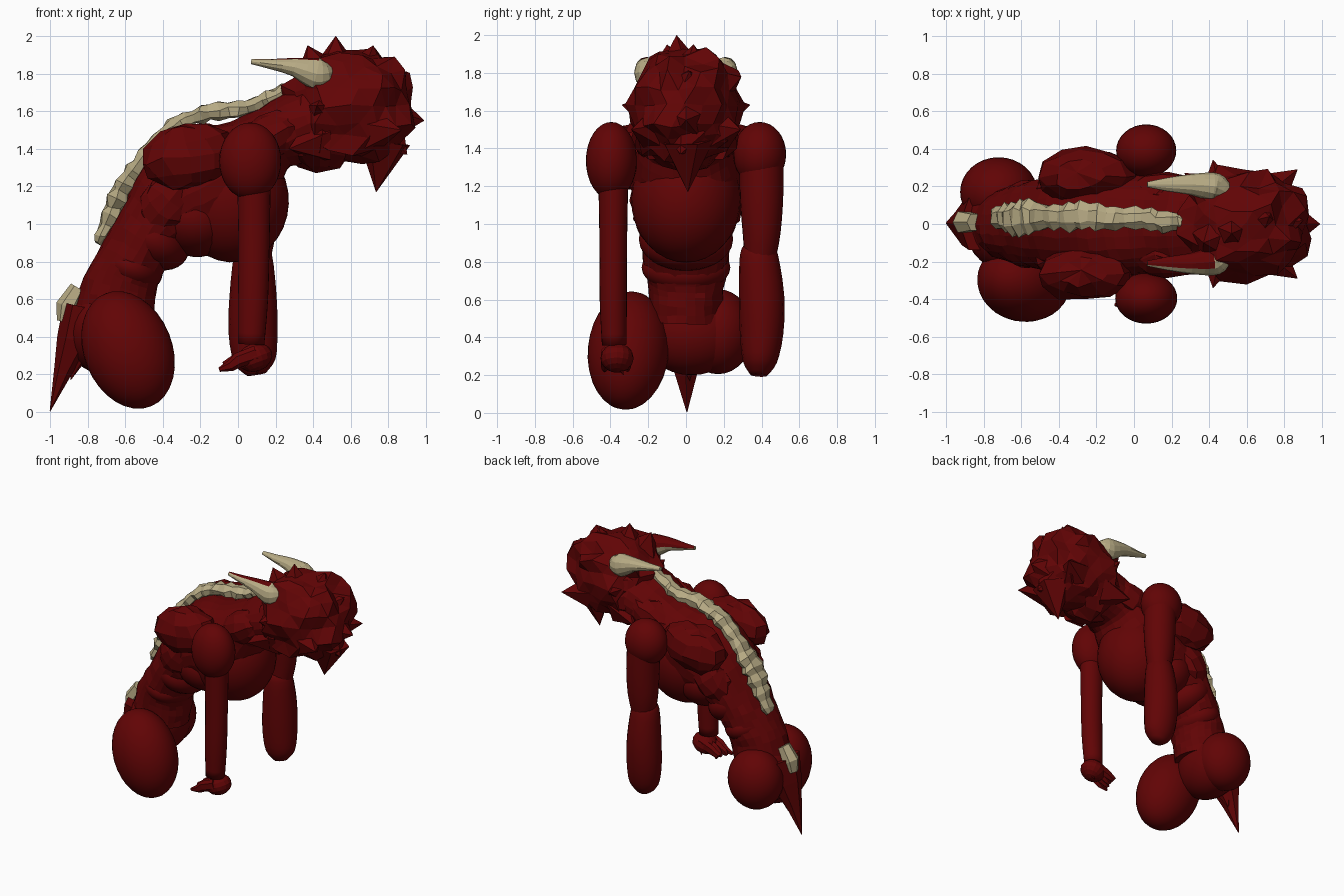
import bpy, bmesh, math, random
from mathutils import Vector, Matrix

if "Cube" in bpy.data.objects:
    bpy.data.objects.remove(bpy.data.objects["Cube"])
random.seed(7)


def material(name, rgb):
    m = bpy.data.materials.new(name)
    m.diffuse_color = (*rgb, 1)
    m.use_nodes = True
    m.node_tree.nodes["Principled BSDF"].inputs["Base Color"].default_value = m.diffuse_color
    return m


RED = material("dark red hide", (0.120, 0.0012, 0.0015))
BONE = material("pale bone", (0.48, 0.41, 0.235))


def finish(bm, name, mat, smooth=False, jitter=0):
    for v in bm.verts:
        v.co += Vector([random.uniform(-jitter, jitter) for _ in range(3)])
    bmesh.ops.recalc_face_normals(bm, faces=bm.faces)
    for f in bm.faces:
        f.smooth = smooth
    me = bpy.data.meshes.new(name)
    bm.to_mesh(me)
    bm.free()
    me.materials.append(mat)
    ob = bpy.data.objects.new(name, me)
    bpy.context.collection.objects.link(ob)
    return ob


def ball(name, c, r, tilt=0, roll=0, mat=RED, seg=32, smooth=True, jitter=0):
    bm = bmesh.new()
    bmesh.ops.create_uvsphere(bm, u_segments=seg, v_segments=seg // 2, radius=1)
    m = (Matrix.Translation(c) @ Matrix.Rotation(math.radians(tilt), 4, 'Y')
         @ Matrix.Rotation(math.radians(roll), 4, 'X') @ Matrix.Diagonal((*r, 1)))
    bm.transform(m)
    return finish(bm, name, mat, smooth, jitter)


def spline(pts, n):
    # Catmull-Rom interpolation of the stations
    out = []
    P = [Vector(p) for p in pts]
    for i in range(len(P) - 1):
        a, b, c, d = P[max(i - 1, 0)], P[i], P[i + 1], P[min(i + 2, len(P) - 1)]
        for k in range(n):
            t = k / n
            out.append(0.5 * (2 * b + (c - a) * t + (2 * a - 5 * b + 4 * c - d) * t * t
                              + (3 * b - a - 3 * c + d) * t ** 3))
    return out + [P[-1]]


def loft(name, pts, sides=24, n=3, mat=RED, smooth=True, jitter=0, pulse=0):
    # stations: x, y, z, half depth, half width
    st = spline(pts, n)
    bm = bmesh.new()
    rings = []
    for i, s in enumerate(st):
        p = Vector(s[:3])
        t = (Vector(st[min(i + 1, len(st) - 1)][:3]) - Vector(st[max(i - 1, 0)][:3])).normalized()
        u = Vector((0, 1, 0)).cross(t).normalized()
        v = t.cross(u)
        k = 1 + pulse * (1 if i % 2 else -1)
        rings.append([bm.verts.new(p + u * (s[3] * k * math.cos(a)) + v * (s[4] * k * math.sin(a)))
                      for a in [2 * math.pi * j / sides for j in range(sides)]])
    for A, B in zip(rings, rings[1:]):
        for j in range(sides):
            bm.faces.new((A[j], A[(j + 1) % sides], B[(j + 1) % sides], B[j]))
    bm.faces.new(rings[0])
    bm.faces.new(rings[-1])
    return finish(bm, name, mat, smooth, jitter)


def spike(name, base, tip, r, sides=5):
    b, t = Vector(base), Vector(tip)
    bm = bmesh.new()
    bmesh.ops.create_cone(bm, segments=sides, radius1=r, radius2=0.001,
                          depth=(t - b).length, cap_ends=True)
    bm.transform(Matrix.Translation((b + t) / 2) @ (t - b).to_track_quat('Z', 'Y').to_matrix().to_4x4())
    return finish(bm, name, RED)


# Torso, arched from pelvis up to the neck
loft("torso", [(-.66, 0, .50, .21, .20), (-.63, 0, .66, .20, .20), (-.565, 0, .80, .18, .225),
               (-.465, 0, .97, .19, .245), (-.32, 0, 1.12, .27, .27), (-.16, 0, 1.21, .325, .29),
               (0, 0, 1.30, .285, .28), (.15, 0, 1.43, .18, .25), (.30, 0, 1.505, .195, .25),
               (.50, 0, 1.57, .22, .25)], smooth=False, jitter=.006)
ball("chest", (-.035, 0, 1.13), (.305, .29, .335), tilt=-8)
ball("belly", (-.24, 0, 1.03), (.23, .27, .20), tilt=25)
ball("belly_fold", (-.57, 0, .77), (.175, .235, .12), tilt=22)
ball("upper_belly_fold", (-.45, 0, .92), (.205, .25, .15), tilt=32)
for s in (-1, 1):
    # Shoulder blades and flank muscles
    ball("shoulder_blade", (-.26, s * .26, 1.36), (.26, .15, .17), tilt=-10, seg=12, smooth=False, jitter=.016)
    ball("flank_muscle", (-.36, s * .19, 1.13), (.20, .11, .14), tilt=-50, seg=12, smooth=False, jitter=.012)
    ball("neck_muscle", (.17, s * .16, 1.46), (.22, .12, .12), tilt=-25, seg=12, smooth=False, jitter=.012)

# Pelvis, one full thigh and one stub hip
ball("pelvis", (-.70, .03, .43), (.21, .27, .23))
ball("stub_hip", (-.72, .17, .43), (.205, .185, .225))
ball("thigh", (-.585, -.305, .33), (.235, .215, .325), tilt=-22, roll=-5)

# Pointed tail
loft("tail", [(-.83, 0, .56, .10, .16), (-.87, 0, .38, .095, .13), (-.93, 0, .22, .05, .07),
              (-1, .005, .004, .002, .002)], sides=6, n=1, smooth=False)
spike("tail_side_spike", (-.82, 0, .40), (-.89, .02, .17), .1)

# Slim arm with hand
ball("slim_arm_shoulder", (.065, -.395, 1.335), (.165, .135, .205))
loft("slim_arm", [(.085, -.385, 1.28, .09, .08), (.085, -.385, .9, .083, .073),
                  (.08, -.385, .6, .08, .072), (.07, -.38, .36, .07, .065)])
ball("palm", (.09, -.365, .29), (.095, .088, .075), tilt=-20, seg=16, smooth=False)
for i in range(4):
    y = -.43 + i * .04
    loft("finger", [(.10, y, .31, .045, .024), (.0, y, .275, .04, .024),
                    (-.04 - .02 * (i % 2), y, .245, .03, .02), (-.10 + .02 * i, y, .225, .012, .01)],
         sides=6, n=1, smooth=False)
spike("thumb", (.12, -.38, .30), (.10, -.33, .20), .04)

# Heavy arm without a hand
ball("heavy_arm_shoulder", (.065, .39, 1.37), (.16, .14, .17))
loft("heavy_upper_arm", [(.08, .40, 1.38, .12, .115), (.09, .40, 1.15, .12, .115),
                         (.09, .40, .95, .11, .10), (.09, .39, .80, .08, .08)])
loft("heavy_forearm", [(.08, .385, .89, .06, .07), (.08, .385, .84, .10, .10), (.08, .40, .62, .125, .12),
                       (.08, .40, .42, .13, .115), (.09, .39, .27, .11, .09), (.10, .385, .20, .05, .045)], sides=16)

# Spiky head
bm = bmesh.new()
bmesh.ops.create_icosphere(bm, subdivisions=3, radius=1)
for v in bm.verts:
    k = random.choice((.95, .97, 1.0, 1.02, 1.13))
    # slightly boxy ellipsoid
    c = Vector([math.copysign(abs(q) ** .88, q) for q in v.co])
    v.co = Vector((.59, 0, 1.625)) + Vector((c.x * .325, c.y * .285, c.z * .30)) * k
finish(bm, "spiky_head", RED, jitter=.014)
for base, tip in [((.85, 0, 1.56), (.99, 0, 1.55)), ((.52, -.04, 1.84), (.52, -.05, 2.0)),
                  ((.42, -.08, 1.82), (.37, -.10, 1.95)), ((.68, .03, 1.82), (.72, .04, 1.95)),
                  ((.78, .0, 1.72), (.90, .02, 1.81)), ((.8, .0, 1.46), (.90, -.03, 1.37))]:
    spike("head_spike", base, tip, .12)
spike("chin_spike", (.78, 0, 1.44), (.735, .01, 1.17), .15)
for s in (-1, 1):
    spike("cheek_spike", (.45, s * .2, 1.6), (.42, s * .34, 1.63), .1)
    spike("jaw_spike", (.72, s * .17, 1.5), (.87, s * .29, 1.5), .12)
    spike("side_mane_spike", (.42, s * .15, 1.45), (.27, s * .27, 1.40), .14)
# Mane and jaw block joining the neck
ball("mane", (.43, 0, 1.53), (.23, .27, .24), seg=14, smooth=False, jitter=.02)

# Swept-back horns with a flared base; the near horn is hide red along its upper inner side
for s in (-1, 1):
    horn = loft("horn", [(.505, s * .165, 1.81, .03, .03), (.46, s * .19, 1.80, .07, .065),
                         (.41, s * .20, 1.80, .085, .075), (.30, s * .21, 1.835, .05, .055),
                         (.18, s * .21, 1.85, .028, .037), (.07, s * .21, 1.865, .014, .014)],
                sides=12, n=2, mat=BONE, smooth=False)
    if s < 0:
        horn.data.materials.append(RED)
        for f in horn.data.polygons:
            n = f.normal
            if f.center.x < .42 and n.z > .2 and n.y > -.35:
                f.material_index = 1

# Bony ridge along the back, with a separate plate above the tail
loft("back_ridge", [(-.75, .03, .90, .025, .05), (-.675, .03, 1.04, .055, .075), (-.62, .03, 1.17, .06, .095),
                    (-.55, .04, 1.28, .055, .09), (-.46, .04, 1.40, .05, .065), (-.34, .04, 1.515, .05, .075),
                    (-.24, .04, 1.57, .045, .07), (-.10, .03, 1.60, .045, .065), (.05, .03, 1.615, .045, .06),
                    (.17, .015, 1.665, .045, .055), (.28, .01, 1.725, .035, .045)],
     sides=7, n=3, mat=BONE, smooth=False, jitter=.009, pulse=.12)
loft("tail_plate", [(-.93, .01, .48, .035, .045), (-.91, .01, .56, .06, .065), (-.85, .01, .66, .045, .05)],
     sides=6, n=1, mat=BONE, smooth=False)
